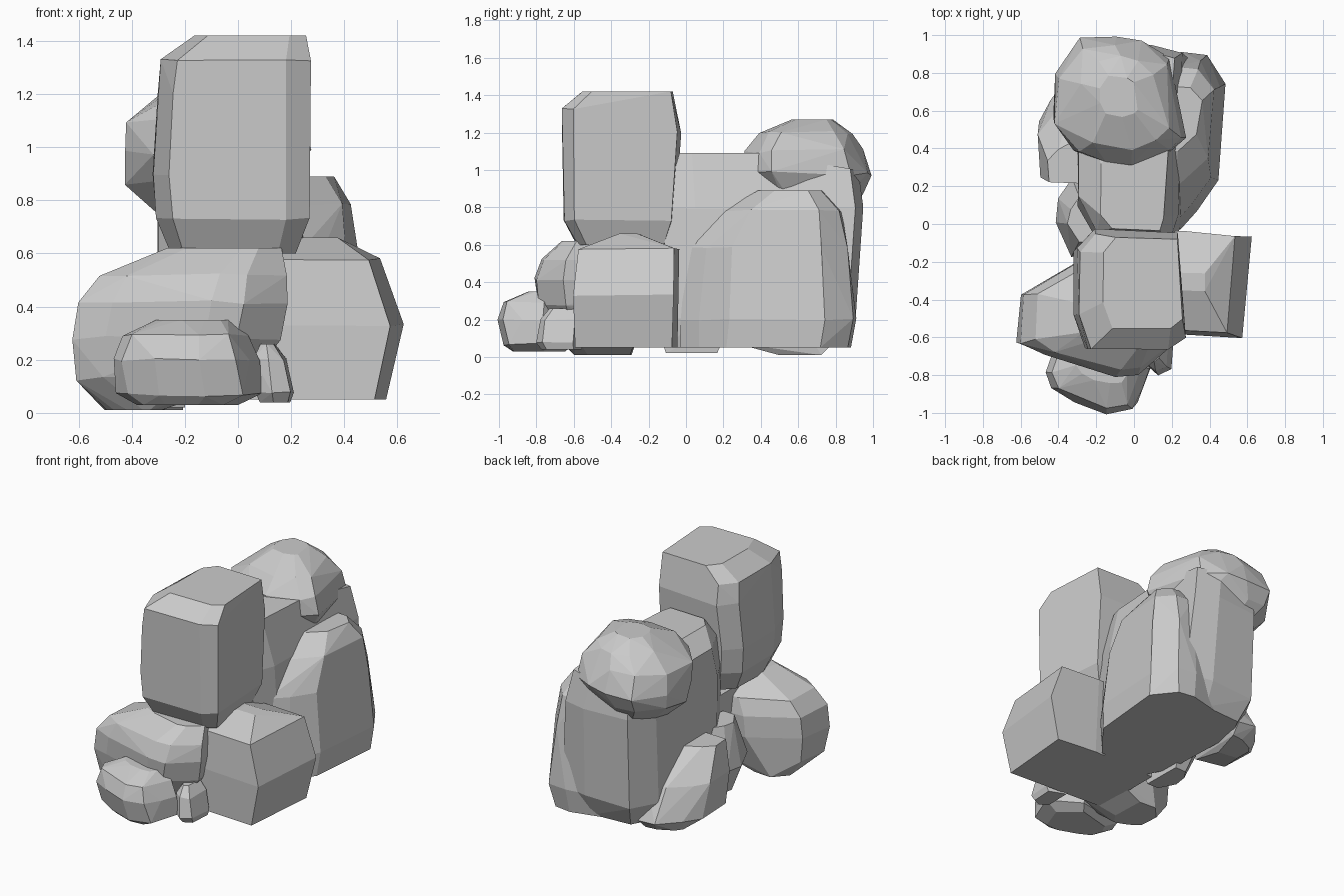
import bpy
import bmesh
import random
from math import radians

random.seed(4)

default_cube = bpy.data.objects.get("Cube")
if default_cube:
    bpy.data.objects.remove(default_cube, do_unlink=True)

# One plain stone colour for the whole cluster
stone = bpy.data.materials.new("grey_stone")
stone.use_nodes = True
stone_colour = (0.6, 0.6, 0.6, 1)
stone.diffuse_color = stone_colour
shader = stone.node_tree.nodes["Principled BSDF"]
shader.inputs["Base Color"].default_value = stone_colour
shader.inputs["Roughness"].default_value = 0.9


def unit_outline(plan):
    """Rescale a plan outline so that it fills the unit square."""
    xs, ys = zip(*plan)
    width, depth = max(xs) - min(xs), max(ys) - min(ys)
    return [((x - min(xs)) / width, (y - min(ys)) / depth) for x, y in plan]


def rock(name, plan, levels, rough=0.008):
    """Stack the plan outline at each level (z, left, right, front, back),
    chip the corners slightly, and wrap the result in a faceted hull."""
    bm = bmesh.new()
    outline = unit_outline(plan)
    last = len(levels) - 1
    for index, (z, left, right, front, back) in enumerate(levels):
        lift = 0 if index in (0, last) else rough
        for u, v in outline:
            x = left + u * (right - left) + random.uniform(-rough, rough)
            y = front + v * (back - front) + random.uniform(-rough, rough)
            bm.verts.new((x, y, z + random.uniform(-lift, lift)))
    hull = bmesh.ops.convex_hull(bm, input=bm.verts[:])
    spare = set(hull["geom_interior"] + hull["geom_unused"])
    bmesh.ops.delete(bm, geom=[g for g in spare if isinstance(g, bmesh.types.BMVert)],
                     context="VERTS")
    # Merge slivers into broad chiselled facets
    bmesh.ops.remove_doubles(bm, verts=bm.verts[:], dist=0.02)
    bmesh.ops.dissolve_limit(bm, angle_limit=radians(4),
                             verts=bm.verts[:], edges=bm.edges[:])
    bmesh.ops.recalc_face_normals(bm, faces=bm.faces[:])
    mesh = bpy.data.meshes.new(name)
    bm.to_mesh(mesh)
    bm.free()
    mesh.materials.append(stone)
    obj = bpy.data.objects.new(name, mesh)
    bpy.context.collection.objects.link(obj)
    return obj


# Upright stone
rock("tall_rock",
     plan=[(-.31, -.48), (-.25, -.66), (.17, -.66), (.26, -.6), (.22, -.06), (-.22, -.04), (-.31, -.14)],
     levels=[(.6, -.25, .22, -.58, -.1),
             (.73, -.31, .27, -.65, -.06),
             (.9, -.32, .27, -.66, -.05),
             (1.2, -.3, .27, -.66, -.03),
             (1.33, -.29, .27, -.66, -.05),
             (1.42, -.16, .26, -.55, -.07)], rough=0.005)

# Squared block under the upright stone
rock("block_rock",
     plan=[(-.25, -.56), (.57, -.6), (.62, -.07), (.3, -.04), (-.25, -.05)],
     levels=[(.05, -.2, .56, -.59, -.05),
             (.33, -.2, .62, -.6, -.04),
             (.58, -.2, .53, -.58, -.04),
             (.66, .25, .38, -.36, -.26)], rough=0.005)

# Central mass joining the pile
rock("core_rock",
     plan=[(-.31, .1), (-.2, -.1), (.2, -.12), (.25, .05), (.28, .9), (.1, .94), (-.22, .92), (-.32, .75)],
     levels=[(.05, -.24, .26, -.1, .83),
             (.2, -.31, .3, -.11, .91),
             (.8, -.31, .26, -.12, .94),
             (1, -.3, .21, -.06, .92),
             (1.09, -.18, .18, -.04, .4)])

# Leaning slab on the side
rock("side_slab",
     plan=[(.0, 0), (.24, 0), (.34, .1), (.44, .25), (.49, .76), (.38, .91), (.25, .92), (.0, .86)],
     levels=[(.05, 0, .47, -.03, .88),
             (.2, 0, .49, -.03, .91),
             (.58, 0, .45, .01, .87),
             (.78, 0, .43, .18, .83),
             (.89, .1, .36, .38, .72)])

# Round boulder on top at the back
rock("top_boulder",
     plan=[(-.27, .98), (-.1, 1), (.05, .96), (.18, .88), (.28, .45), (.2, .38), (0, .31), (-.15, .32),
           (-.3, .37), (-.42, .55), (-.4, .8)],
     levels=[(.74, -.28, .1, .5, .85),
             (.87, -.42, .2, .42, .95),
             (.98, -.43, .28, .32, 1),
             (1.1, -.41, .26, .32, .95),
             (1.2, -.29, .18, .4, .88),
             (1.27, -.18, .03, .57, .78)], rough=0.012)

# Large front boulder
rock("front_boulder",
     plan=[(-.62, -.63), (-.6, -.37), (-.4, -.29), (-.3, -.2), (.1, -.2), (.17, -.65), (0, -.79), (-.12, -.8),
           (-.3, -.73), (-.5, -.69)],
     levels=[(.01, -.5, -.28, -.6, -.3),
             (.13, -.6, .05, -.72, -.25),
             (.28, -.62, .16, -.79, -.2),
             (.42, -.6, .18, -.8, -.2),
             (.52, -.52, .18, -.77, -.22),
             (.62, -.26, .16, -.66, -.35)], rough=0.01)

# Small boulders at the foot
rock("foot_boulder",
     plan=[(-.47, -.78), (-.43, -.87), (-.3, -.94), (-.13, -1), (.01, -.98), (.06, -.88), (.1, -.76),
           (-.1, -.6), (-.43, -.68)],
     levels=[(.03, -.38, 0, -.93, -.65),
             (.07, -.46, .1, -.97, -.6),
             (.2, -.47, .08, -1, -.6),
             (.29, -.43, .04, -.98, -.62),
             (.35, -.3, -.02, -.85, -.66)])
rock("foot_pebble",
     plan=[(.05, -.75), (.12, -.8), (.2, -.77), (.21, -.6), (.06, -.55)],
     levels=[(.04, .08, .2, -.77, -.56),
             (.08, .06, .21, -.8, -.55),
             (.2, .06, .18, -.78, -.55),
             (.26, .08, .14, -.73, -.56)], rough=0.005)

# Low stones along the other side
rock("low_side_rock",
     plan=[(-.5, .24), (-.3, .2), (-.2, .76), (-.33, .76), (-.45, .62), (-.51, .5)],
     levels=[(.01, -.42, -.2, .5, .72),
             (.08, -.5, -.2, .25, .79),
             (.28, -.51, -.2, .22, .68),
             (.47, -.45, -.2, .21, .45)])
rock("low_side_wedge",
     plan=[(-.42, 0), (-.33, -.17), (-.2, -.17), (-.2, .22), (-.33, .22), (-.4, .12)],
     levels=[(.02, -.34, -.2, -.1, .16),
             (.2, -.42, -.2, -.17, .24),
             (.47, -.35, -.2, -.1, .14)])
